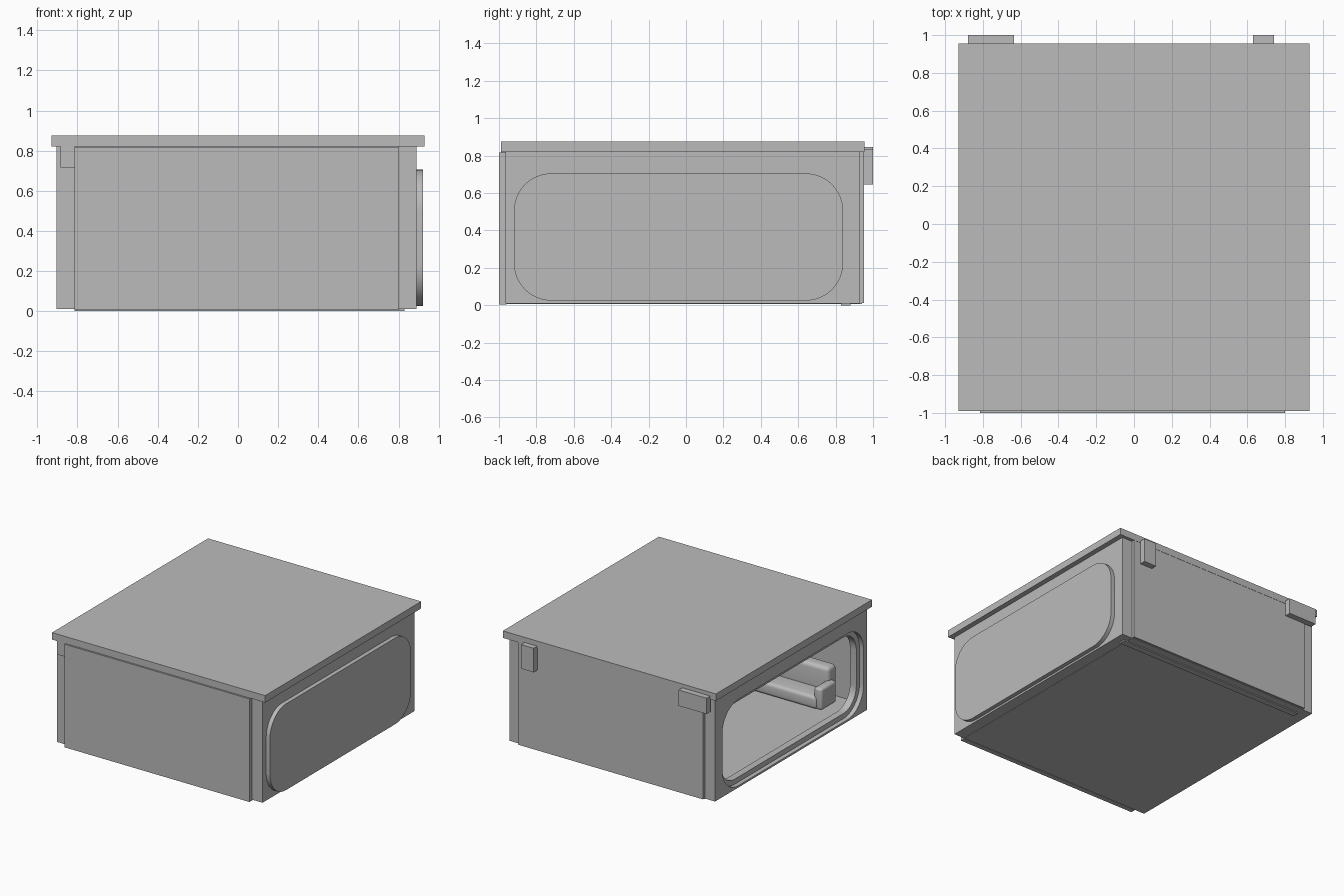
import bpy
import bmesh
from math import sin, cos, pi, radians
from mathutils import Vector

cube = bpy.data.objects.get("Cube")
if cube:
    bpy.data.objects.remove(cube, do_unlink=True)

GREY = (0.5, 0.5, 0.5, 1)
grey = bpy.data.materials.new("plain_grey")
grey.use_nodes = True
grey.diffuse_color = GREY
grey.node_tree.nodes["Principled BSDF"].inputs["Base Color"].default_value = GREY


def add_object(name, bm):
    bmesh.ops.recalc_face_normals(bm, faces=bm.faces[:])
    mesh = bpy.data.meshes.new(name)
    bm.to_mesh(mesh)
    bm.free()
    mesh.materials.append(grey)
    obj = bpy.data.objects.new(name, mesh)
    bpy.context.collection.objects.link(obj)
    return obj


def activate(obj):
    bpy.ops.object.select_all(action='DESELECT')
    obj.select_set(True)
    bpy.context.view_layer.objects.active = obj


def smooth(obj):
    activate(obj)
    bpy.ops.object.shade_smooth_by_angle(angle=radians(35))


def box(name, x, y, z, bevel=0):
    """Box from its (min, max) range on each axis, optionally rounded."""
    bm = bmesh.new()
    bmesh.ops.create_cube(bm, size=1)
    for v in bm.verts:
        v.co = Vector([(r[0] + r[1]) / 2 + c * (r[1] - r[0])
                       for r, c in zip((x, y, z), v.co)])
    if bevel:
        bmesh.ops.bevel(bm, geom=bm.edges[:], offset=bevel, segments=4,
                        profile=0.5, affect='EDGES')
    obj = add_object(name, bm)
    if bevel:
        smooth(obj)
    return obj


def prism(name, points, start, direction):
    """Extrude a closed 3D outline along a direction."""
    bm = bmesh.new()
    face = bm.faces.new([bm.verts.new(Vector(p) + Vector(start)) for p in points])
    ext = bmesh.ops.extrude_face_region(bm, geom=[face], use_keep_orig=True)
    moved = [g for g in ext["geom"] if isinstance(g, bmesh.types.BMVert)]
    bmesh.ops.translate(bm, verts=moved, vec=Vector(direction))
    return add_object(name, bm)


def window_shape(name, x, inset):
    """Rounded rectangle slab facing sideways, shared by both side walls."""
    y0, y1, z0, z1, r = -0.92 + inset, 0.84 - inset, 0.025 + inset, 0.705 - inset, 0.2 - inset
    corners = [(y1 - r, z1 - r), (y0 + r, z1 - r), (y0 + r, z0 + r), (y1 - r, z0 + r)]
    points = []
    for i, (cy, cz) in enumerate(corners):
        for k in range(13):
            a = (i + k / 12) * pi / 2
            points.append((0, cy + r * cos(a), cz + r * sin(a)))
    return prism(name, points, (x[0], 0, 0), (x[1] - x[0], 0, 0))


def cut(target, cutter):
    mod = target.modifiers.new("opening", 'BOOLEAN')
    mod.object = cutter
    mod.solver = 'EXACT'
    activate(target)
    bpy.ops.object.modifier_apply(modifier=mod.name)
    bpy.data.objects.remove(cutter, do_unlink=True)


# Shell: roof, floor and the strip under the back edge
box("roof", (-0.93, 0.93), (-0.99, 0.955), (0.82, 0.875))
box("floor", (-0.815, 0.80), (-0.985, 0.94), (0.008, 0.05))
box("base_strip", (-0.815, 0.83), (0.83, 0.88), (0, 0.012))

# Front and back panels
box("front_panel", (-0.815, 0.80), (-1.0, -0.96), (0.005, 0.818))
box("front_header_end", (-0.885, -0.815), (-0.99, -0.96), (0.715, 0.82))
box("back_panel", (-0.815, 0.80), (0.925, 0.953), (0.012, 0.82))

# Closed side wall with its raised window panel
box("left_wall", (0.80, 0.89), (-0.965, 0.93), (0.01, 0.82))
smooth(window_shape("left_window_panel", (0.885, 0.923), 0))

# Open side wall: a shallow recess around a smaller through opening
right_wall = box("right_wall", (-0.905, -0.815), (-0.965, 0.93), (0.01, 0.82))
cut(right_wall, window_shape("recess_cutter", (-1.0, -0.87), 0))
cut(right_wall, window_shape("opening_cutter", (-1.1, -0.7), 0.04))
smooth(right_wall)

# Brackets on the back
box("wide_back_bracket", (-0.88, -0.635), (0.95, 1.0), (0.72, 0.845))
box("narrow_back_bracket", (0.63, 0.74), (0.95, 1.0), (0.645, 0.835))

# Low sofa inside, against the front panel
box("sofa_seat", (-0.66, 0.66), (-0.88, -0.68), (0.05, 0.15), 0.025)
box("sofa_back", (-0.66, 0.66), (-0.94, -0.83), (0.05, 0.32), 0.03)
for side, s in (("left", 1), ("right", -1)):
    box(f"sofa_{side}_arm", sorted((s * 0.63, s * 0.70)), (-0.88, -0.69), (0.05, 0.22), 0.02)
